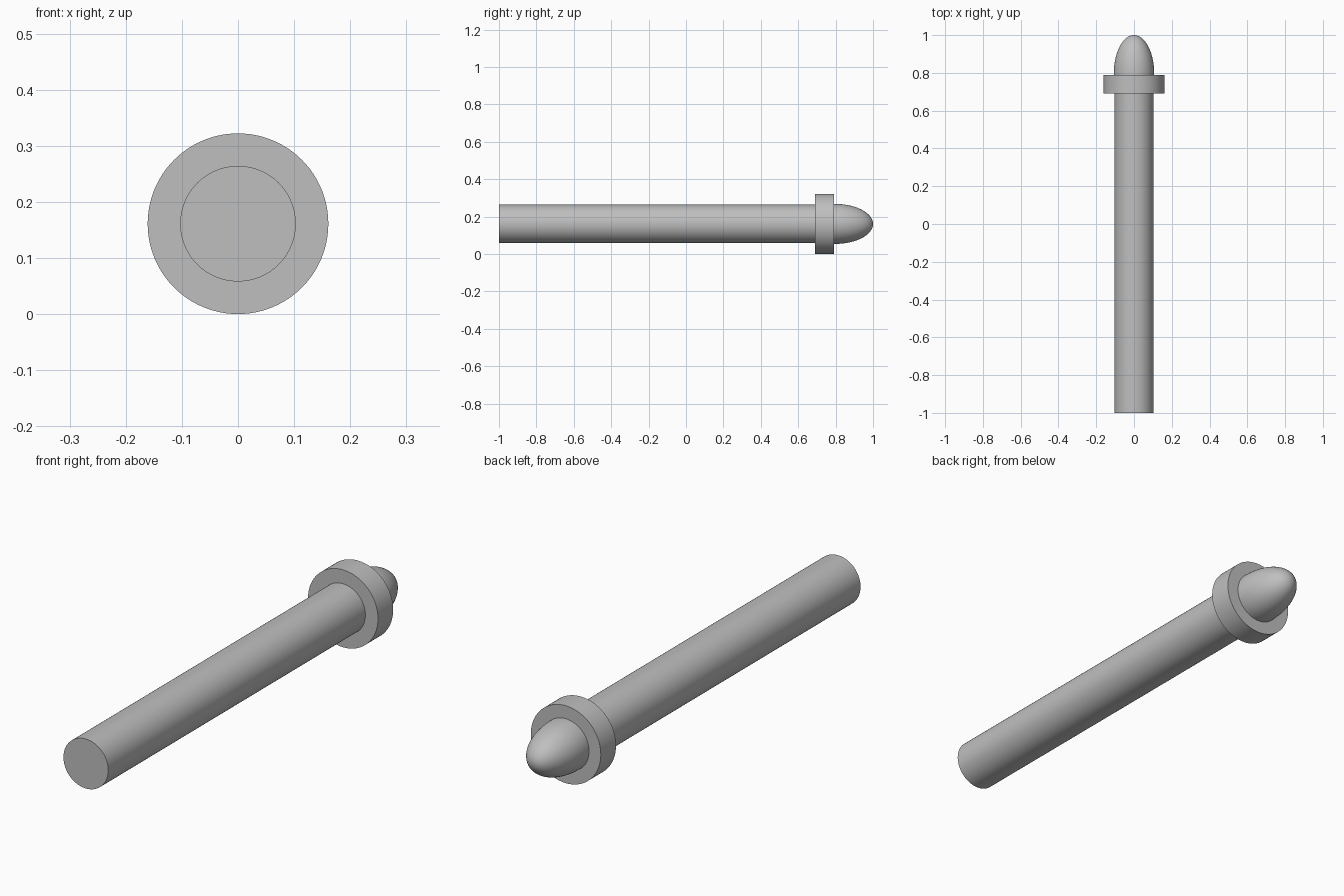
import bpy, bmesh
from math import sin, cos, pi
from mathutils import Matrix

AXIS_Z = 0.161
SEGMENTS = 96

cube = bpy.data.objects.get("Cube")
if cube:
    bpy.data.objects.remove(cube, do_unlink=True)

grey = bpy.data.materials.new("plain_grey")
grey.use_nodes = True
grey.diffuse_color = (0.52, 0.52, 0.52, 1)
grey.node_tree.nodes["Principled BSDF"].inputs["Base Color"].default_value = grey.diffuse_color


def lathe(name, profile):
    """Revolve (radius, y) points about the long axis."""
    bm = bmesh.new()
    verts = [bm.verts.new((r, y, 0)) for r, y in profile]
    edges = [bm.edges.new(pair) for pair in zip(verts, verts[1:])]
    bmesh.ops.spin(bm, geom=verts + edges, cent=(0, 0, 0), axis=(0, 1, 0),
                   angle=2 * pi, steps=SEGMENTS, use_duplicate=False)
    bmesh.ops.remove_doubles(bm, verts=bm.verts[:], dist=0.0001)
    bmesh.ops.recalc_face_normals(bm, faces=bm.faces[:])
    bmesh.ops.transform(bm, matrix=Matrix.Translation((0, 0, AXIS_Z)), verts=bm.verts[:])
    mesh = bpy.data.meshes.new(name)
    bm.to_mesh(mesh)
    bm.free()
    mesh.materials.append(grey)
    obj = bpy.data.objects.new(name, mesh)
    bpy.context.collection.objects.link(obj)
    bpy.ops.object.select_all(action="DESELECT")
    obj.select_set(True)
    bpy.context.view_layer.objects.active = obj
    bpy.ops.object.shade_smooth_by_angle()
    return obj


# Long straight shaft, ending inside the collar
lathe("shaft", [(0, -1), (0.103, -1), (0.103, 0.74), (0, 0.74)])

# Wide collar
lathe("collar", [(0, 0.69), (0.161, 0.69), (0.161, 0.79), (0, 0.79)])

# Rounded nose: half an ellipsoid seated in the collar
steps = 24
arc = [i * pi / 2 / steps for i in range(steps)]
lathe("nose", [(0, 0.785), (0.107, 0.785)]
      + [(0.107 * cos(a), 0.795 + 0.205 * sin(a)) for a in arc] + [(0, 1)])
